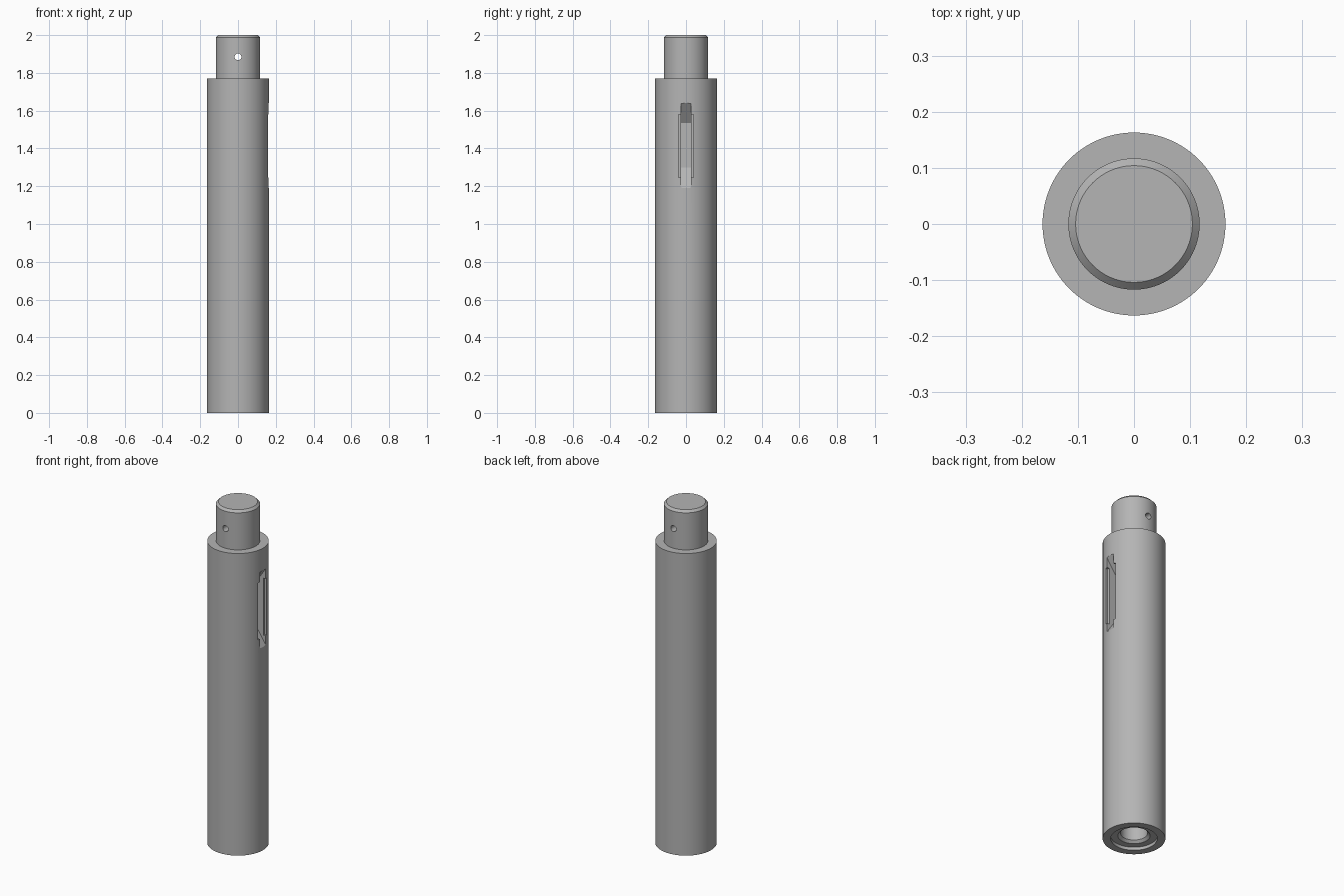
import bpy, bmesh, math
from mathutils import Vector

cube = bpy.data.objects.get("Cube")
if cube:
    bpy.data.objects.remove(cube)

steel = bpy.data.materials.new("grey_steel")
steel.use_nodes = True
grey = (0.46, 0.46, 0.46, 1)
steel.diffuse_color = grey
steel.node_tree.nodes["Principled BSDF"].inputs["Base Color"].default_value = grey

R = 0.163          # body radius
SEGMENTS = 96


def finish(name, bm):
    bmesh.ops.recalc_face_normals(bm, faces=bm.faces)
    mesh = bpy.data.meshes.new(name)
    bm.to_mesh(mesh)
    bm.free()
    mesh.materials.append(steel)
    obj = bpy.data.objects.new(name, mesh)
    bpy.context.collection.objects.link(obj)
    return obj


def lathe(name, profile):
    """Revolve (radius, z) points about the z axis."""
    bm = bmesh.new()
    verts = [bm.verts.new((r, 0, z)) for r, z in profile]
    edges = [bm.edges.new(pair) for pair in zip(verts, verts[1:])]
    bmesh.ops.spin(bm, geom=verts + edges, cent=(0, 0, 0), axis=(0, 0, 1),
                   angle=math.tau, steps=SEGMENTS)
    bmesh.ops.remove_doubles(bm, verts=bm.verts, dist=1e-5)
    return finish(name, bm)


def prism(name, outline, half_width):
    """Extrude an (x, z) outline symmetrically along y."""
    bm = bmesh.new()
    face = bm.faces.new([bm.verts.new((x, -half_width, z)) for x, z in outline])
    grown = bmesh.ops.extrude_face_region(bm, geom=[face])["geom"]
    bmesh.ops.translate(bm, vec=Vector((0, 2 * half_width, 0)),
                        verts=[v for v in grown if isinstance(v, bmesh.types.BMVert)])
    return finish(name, bm)


def cut(target, cutter):
    cutter.hide_render = True
    mod = target.modifiers.new("cut", 'BOOLEAN')
    mod.operation = 'DIFFERENCE'
    mod.solver = 'EXACT'
    mod.object = cutter
    bpy.context.view_layer.objects.active = target
    bpy.ops.object.modifier_apply(modifier=mod.name)
    bpy.data.objects.remove(cutter)


# Shaft with chamfered spigot on top and stepped socket underneath
shaft = lathe("shaft", [
    (0, 2.0), (0.104, 2.0), (0.117, 1.987), (0.117, 1.77), (R, 1.77), (R, 0),
    (0.121, 0), (0.121, 0.018), (0.084, 0.018), (0.07, 0.032), (0.07, 0.3), (0, 0.3)])

# Cross pin hole through the spigot
cut(shaft, prism("pin_hole", [
    (0.018 * math.cos(i * math.tau / 24), 1.885 + 0.018 * math.sin(i * math.tau / 24))
    for i in range(24)], 0.2))

# Shallow pocket on the right side
cut(shaft, prism("shallow_pocket", [
    (0.146, 1.245), (0.2, 1.245), (0.2, 1.58), (0.146, 1.58)], 0.039))

# Narrow deep slot with ramped ends
cut(shaft, prism("ramped_slot", [
    (0.09, 1.30), (R, 1.19), (0.2, 1.19), (0.2, 1.64), (R, 1.64), (0.09, 1.535)], 0.026))

bpy.ops.object.select_all(action='DESELECT')
shaft.select_set(True)
bpy.context.view_layer.objects.active = shaft
bpy.ops.object.shade_smooth_by_angle(angle=math.radians(30))
